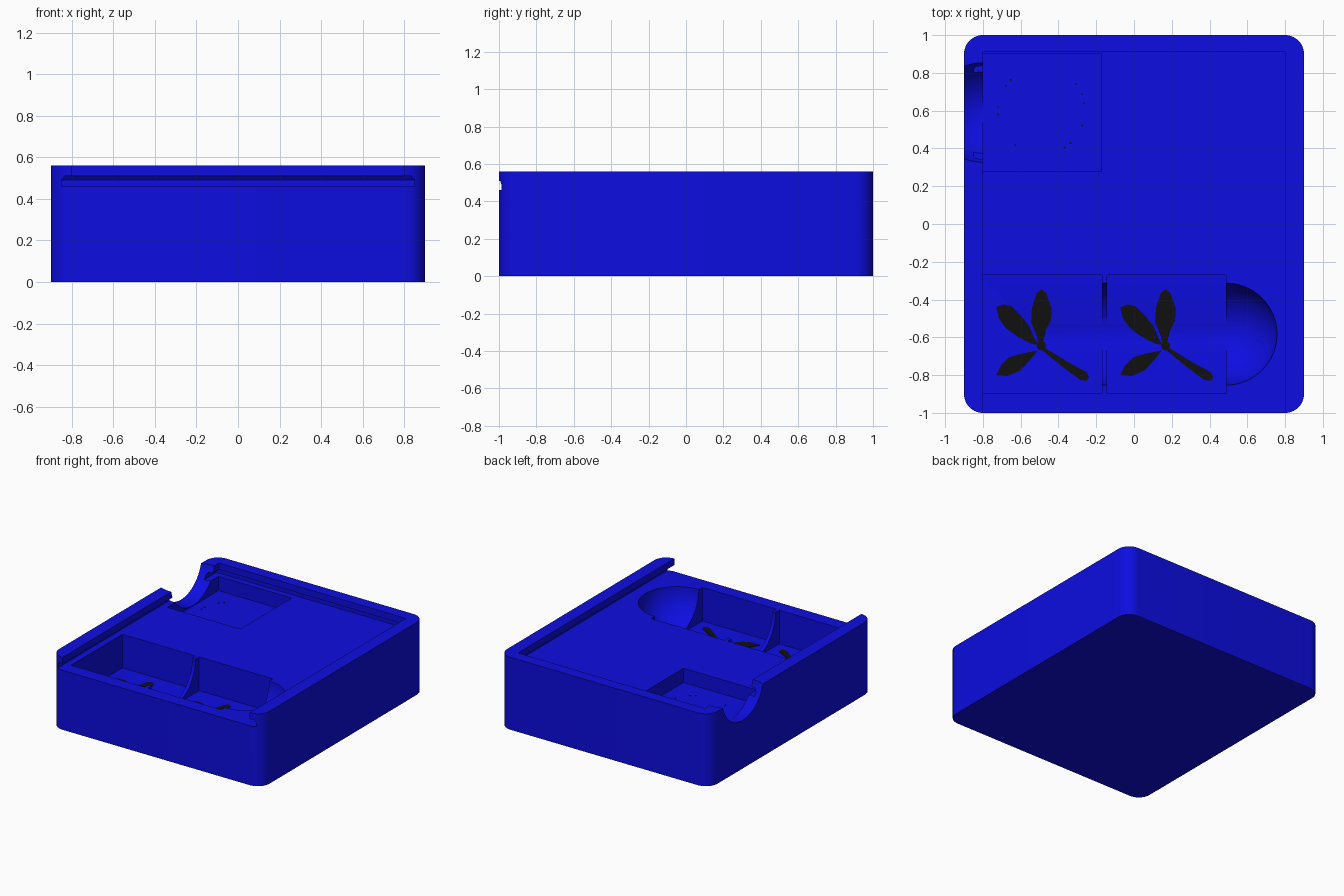
import bpy, bmesh, math
from mathutils import Matrix, Vector

cube = bpy.data.objects.get("Cube")
if cube:
    bpy.data.objects.remove(cube)


def material(name, rgb):
    m = bpy.data.materials.new(name)
    m.use_nodes = True
    m.diffuse_color = (*rgb, 1)
    m.node_tree.nodes["Principled BSDF"].inputs["Base Color"].default_value = (*rgb, 1)
    return m


BLUE = material("royal blue", (0.004, 0.004, 0.75))
BLACK = material("black", (0.005, 0.005, 0.005))


def finish(bm, name, mat=None):
    bmesh.ops.recalc_face_normals(bm, faces=bm.faces)
    me = bpy.data.meshes.new(name)
    bm.to_mesh(me)
    bm.free()
    ob = bpy.data.objects.new(name, me)
    bpy.context.collection.objects.link(ob)
    if mat:
        me.materials.append(mat)
    return ob


def block(name, x0, x1, y0, y1, z0, z1, mat=None):
    bm = bmesh.new()
    bmesh.ops.create_cube(bm, size=1)
    size = Matrix.Diagonal((x1 - x0, y1 - y0, z1 - z0, 1))
    mid = Matrix.Translation(((x0 + x1) / 2, (y0 + y1) / 2, (z0 + z1) / 2))
    bmesh.ops.transform(bm, matrix=mid @ size, verts=bm.verts)
    return finish(bm, name, mat)


def capsule(name, x0, x1, y, z, r):
    """Round-ended finger scoop lying along x."""
    bm = bmesh.new()
    bmesh.ops.create_uvsphere(bm, u_segments=64, v_segments=33, radius=r,
                              matrix=Matrix.Rotation(math.pi / 2, 4, 'Y'))
    for v in bm.verts:
        v.co += Vector((x1 if v.co.x > 0 else x0, y, z))
    return finish(bm, name)


def cut(target, cutter):
    mod = target.modifiers.new("cut", 'BOOLEAN')
    mod.operation = 'DIFFERENCE'
    mod.solver = 'EXACT'
    mod.object = cutter
    bpy.context.view_layer.objects.active = target
    bpy.ops.object.modifier_apply(modifier=mod.name)
    bpy.data.objects.remove(cutter)


# Box body with rounded upright corners
H, LEDGE = 0.56, 0.46
box = block("box_body", -0.9, 0.9, -1, 1, 0, H, BLUE)
bm = bmesh.new()
bm.from_mesh(box.data)
upright = [e for e in bm.edges if abs(e.verts[0].co.z - e.verts[1].co.z) > 0.1]
bmesh.ops.bevel(bm, geom=upright, offset=0.1, segments=14, profile=0.5, affect='EDGES')
bm.to_mesh(box.data)
bm.free()

# Sliding lid channel, open at the front, with a tapered upper edge
slot = block("lid_slot", -0.85, 0.85, -1.2, 0.95, LEDGE, 0.49)
bm = bmesh.new()
bm.from_mesh(slot.data)
top = [f for f in bm.faces if f.normal.z > 0.9]
raised = bmesh.ops.extrude_face_region(bm, geom=top)
bmesh.ops.delete(bm, geom=top, context='FACES_ONLY')
for v in raised["geom"]:
    if isinstance(v, bmesh.types.BMVert):
        v.co += Vector((-math.copysign(0.015, v.co.x), -0.015 if v.co.y > 0 else 0, 0.02))
bm.to_mesh(slot.data)
bm.free()
cut(box, slot)
cut(box, block("lid_opening", -0.8, 0.8, -1.2, 0.91, LEDGE, 0.7))

# Square tile pockets
DEEP, SHALLOW, R = 0.2, 0.35, 0.272
SHIFT = 0.657
for i in range(2):
    x = -0.8 + i * SHIFT
    cut(box, block("deep_pocket", x, x + 0.63, -0.897, -0.27, DEEP, 0.5))
cut(box, block("shallow_pocket", -0.799, -0.173, 0.277, 0.903, SHALLOW, 0.5))

# Finger scoops
cut(box, capsule("long_scoop", -0.49, 0.487, -0.583, DEEP + R - 0.008, R - 0.002))
cut(box, capsule("side_scoop", -0.8, -0.49, 0.59, SHALLOW + R + 0.003, R))

bpy.ops.object.select_all(action='DESELECT')
box.select_set(True)
bpy.context.view_layer.objects.active = box
bpy.ops.object.shade_smooth_by_angle(angle=math.radians(25))


# Painted leaf sprigs on the deep pocket floors
def plate(name, outline, dx, z):
    bm = bmesh.new()
    face = bm.faces.new([bm.verts.new((x + dx, y, z - 0.003)) for x, y in outline])
    ext = bmesh.ops.extrude_face_region(bm, geom=[face])
    for v in ext["geom"]:
        if isinstance(v, bmesh.types.BMVert):
            v.co.z += 0.006
    return finish(bm, name, BLACK)


def disc(x, y, r, n=12):
    return [(x + r * math.cos(math.tau * k / n), y + r * math.sin(math.tau * k / n))
            for k in range(n)]


SPRIG = {
    "upper_left_leaf": [(-.73, -.44), (-.69, -.425), (-.65, -.435), (-.595, -.49), (-.555, -.54),
                        (-.53, -.6), (-.505, -.64), (-.54, -.635), (-.61, -.6), (-.68, -.55),
                        (-.715, -.5)],
    "top_leaf": [(-.49, -.345), (-.465, -.365), (-.435, -.45), (-.44, -.51), (-.47, -.57),
                 (-.485, -.65), (-.505, -.65), (-.515, -.59), (-.545, -.52), (-.54, -.44),
                 (-.515, -.365)],
    "lower_left_leaf": [(-.51, -.67), (-.59, -.685), (-.66, -.705), (-.705, -.75), (-.73, -.8),
                        (-.67, -.805), (-.6, -.775), (-.55, -.72)],
    "stem": [(-.49, -.665), (-.465, -.66), (-.36, -.725), (-.25, -.785), (-.238, -.81),
             (-.25, -.83), (-.285, -.825), (-.38, -.755)],
    "sprig_centre": disc(-.49, -.645, 0.025),
}
# The scoop runs marginally below the pocket floor, so plates sit on the floor level
for i, side in enumerate(("right", "left")):
    for part, outline in SPRIG.items():
        plate(f"{part}_{side}", outline, i * SHIFT, DEEP)

# Faint ring of specks on the shallow pocket floor
for k, deg in enumerate((10, 22, 38, 120 + 15, 145, 175, 185, 233, 302, 312, 340)):
    a = math.radians(deg)
    plate(f"speck_{k + 1}", disc(-.49 + .23 * math.cos(a), .6 + .23 * math.sin(a), .005, 6),
          0, SHALLOW)
